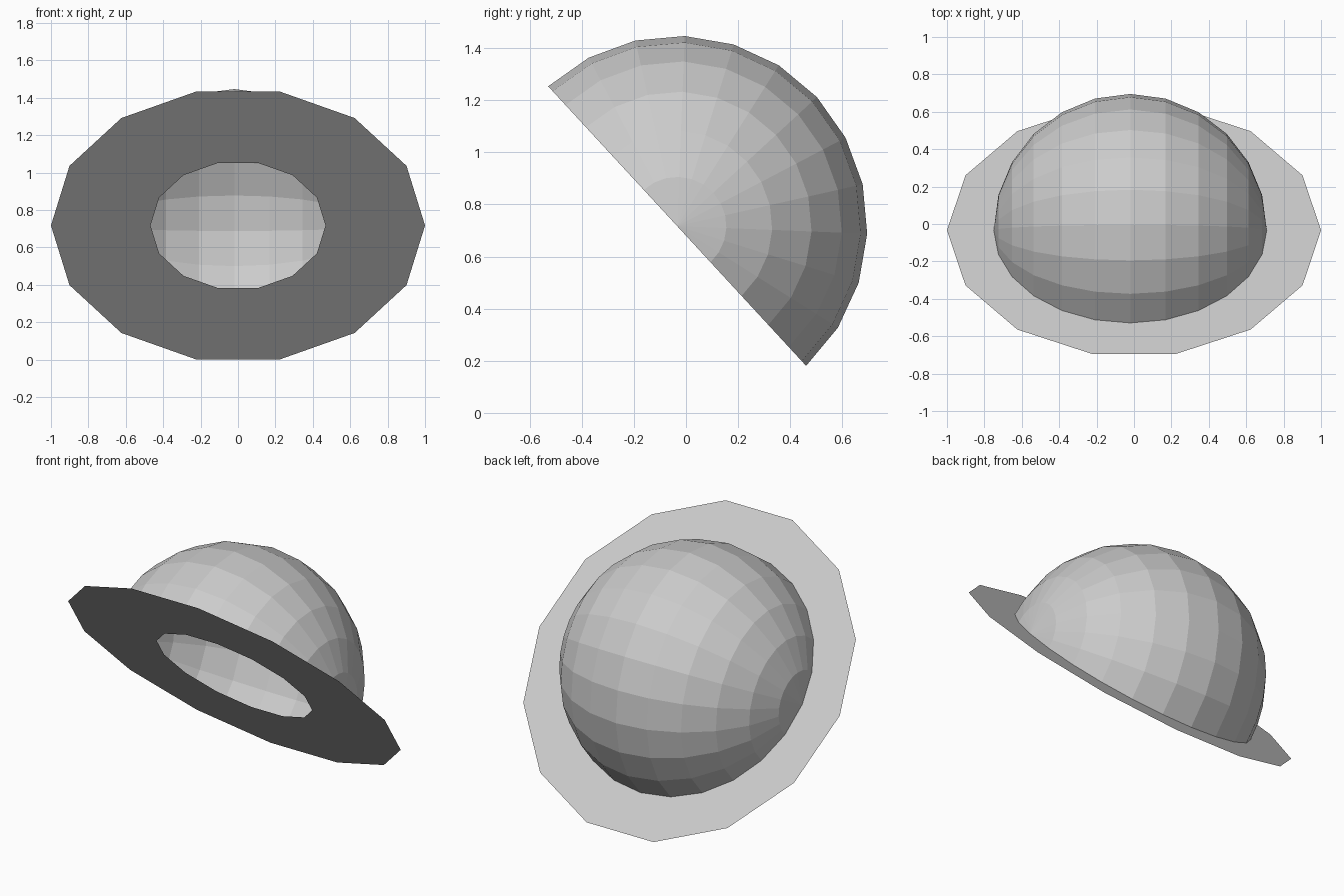
import bpy, bmesh
from math import radians, cos, sin, pi
from mathutils import Matrix

if "Cube" in bpy.data.objects:
    bpy.data.objects.remove(bpy.data.objects["Cube"])

TILT = Matrix.Rotation(radians(-47.3), 4, 'X')
CENTRE = Matrix.Translation((0, -0.034, 0.717))


def add_object(name, bm, shift_x=0.0):
    bm.transform(CENTRE @ Matrix.Translation((shift_x, 0, 0)) @ TILT)
    mesh = bpy.data.meshes.new(name)
    bm.to_mesh(mesh)
    bm.free()
    obj = bpy.data.objects.new(name, mesh)
    bpy.context.collection.objects.link(obj)
    return obj


# Flat 14-sided rim with a central opening
def ring_verts(bm, radius, sides=14):
    return [bm.verts.new((radius * cos(2 * pi * i / sides),
                          radius * sin(2 * pi * i / sides), 0))
            for i in range(sides)]


bm = bmesh.new()
outer, inner = ring_verts(bm, 1.0), ring_verts(bm, 0.468)
for i in range(14):
    j = (i + 1) % 14
    bm.faces.new((outer[i], outer[j], inner[j], inner[i]))
add_object("flat_rim", bm)

# Open half sphere, poles lying sideways along x
bm = bmesh.new()
bmesh.ops.create_uvsphere(bm, u_segments=24, v_segments=12, radius=0.73,
                          matrix=Matrix.Rotation(radians(90), 4, 'Y'))
bmesh.ops.delete(bm, geom=[v for v in bm.verts if v.co.z < -0.001],
                 context='VERTS')
add_object("dome", bm, shift_x=-0.02)
